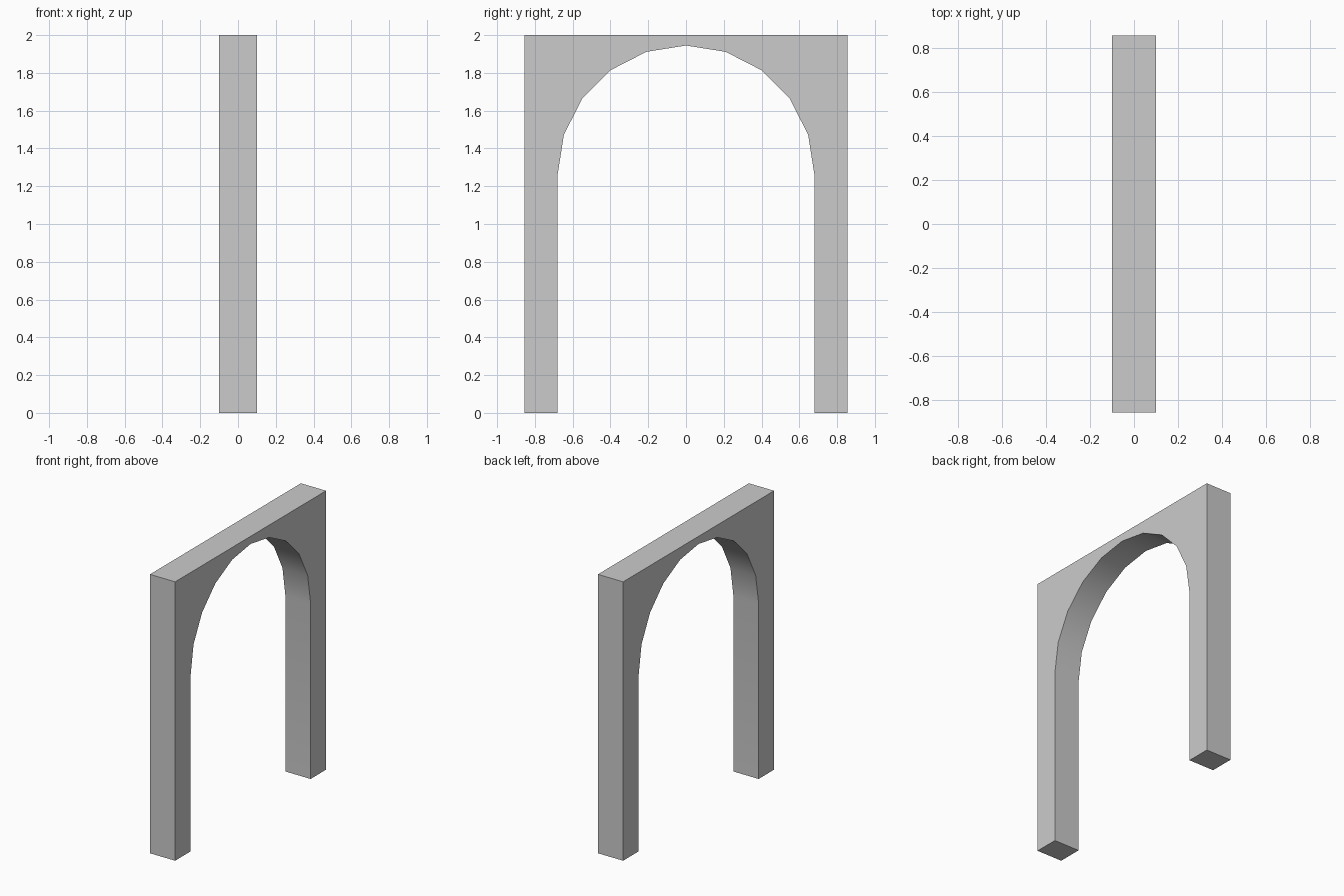
import bpy, bmesh
from math import sin, cos, pi

if "Cube" in bpy.data.objects:
    bpy.data.objects.remove(bpy.data.objects["Cube"])

HALF_DEPTH = 0.10
OUTER, HEIGHT = 0.855, 2.0
INNER, SPRING, RISE = 0.68, 1.26, 0.685
SEGMENTS = 10

# Arch profile in the y-z plane: square outside, ten-sided round opening inside
profile = [(INNER, 0), (OUTER, 0), (OUTER, HEIGHT),
           (-OUTER, HEIGHT), (-OUTER, 0), (-INNER, 0)]
for i in range(SEGMENTS + 1):
    a = pi - pi * i / SEGMENTS
    profile.append((INNER * cos(a), SPRING + RISE * sin(a)))

# Extrude the profile through the wall thickness
bm = bmesh.new()
face = bm.faces.new([bm.verts.new((-HALF_DEPTH, y, z)) for y, z in profile])
ext = bmesh.ops.extrude_face_region(bm, geom=[face], use_keep_orig=True)
moved = [g for g in ext["geom"] if isinstance(g, bmesh.types.BMVert)]
bmesh.ops.translate(bm, verts=moved, vec=(2 * HALF_DEPTH, 0, 0))
bmesh.ops.recalc_face_normals(bm, faces=bm.faces)

mesh = bpy.data.meshes.new("archway")
bm.to_mesh(mesh)
bm.free()
archway = bpy.data.objects.new("archway", mesh)
bpy.context.collection.objects.link(archway)

# Soften the round opening, keep the outer edges sharp
bpy.context.view_layer.objects.active = archway
archway.select_set(True)
bpy.ops.object.shade_smooth_by_angle(angle=pi / 6)
